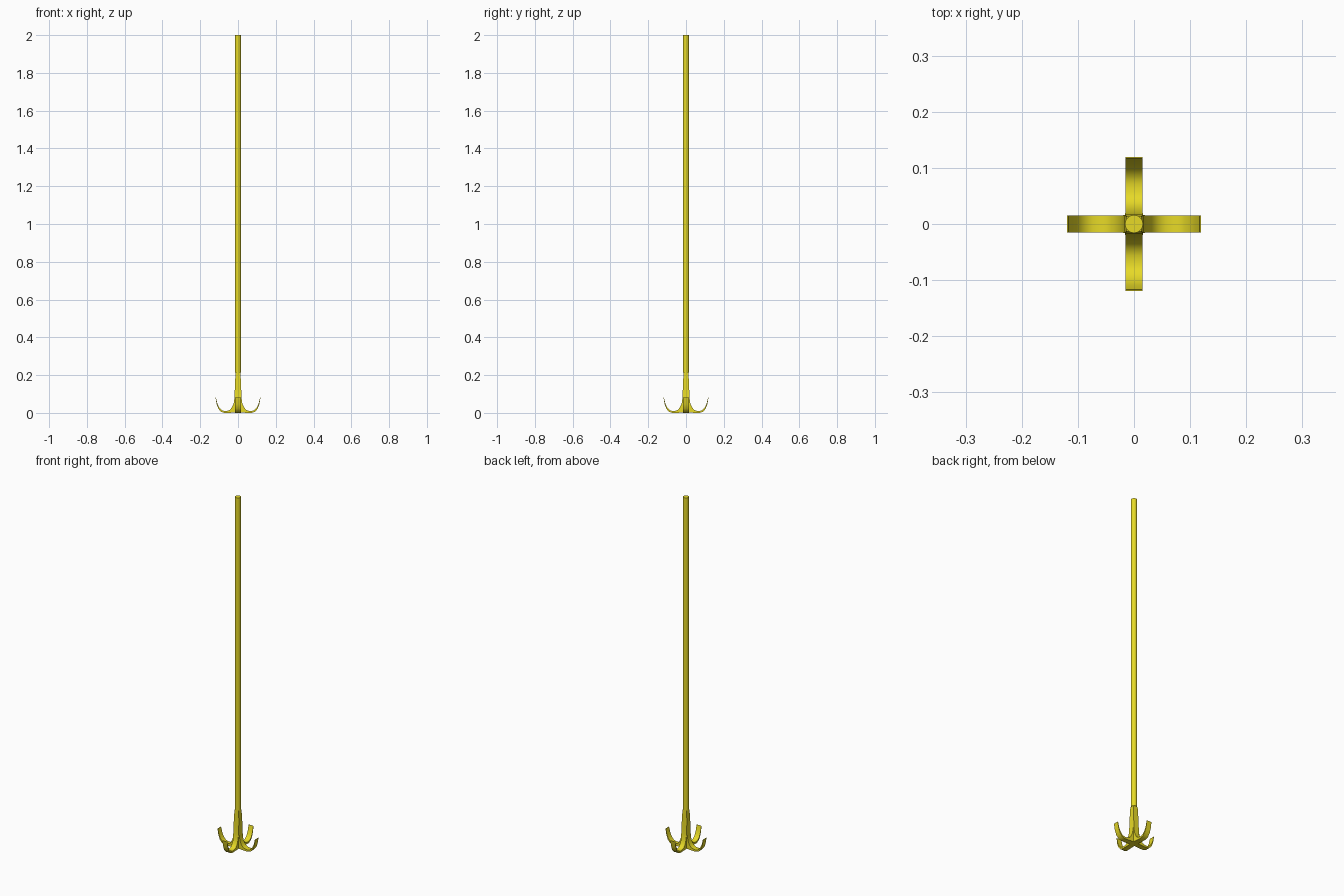
import bpy, bmesh, math
from mathutils import Matrix, Vector

if "Cube" in bpy.data.objects:
    bpy.data.objects.remove(bpy.data.objects["Cube"])

mat = bpy.data.materials.new("yellow_paint")
mat.diffuse_color = (0.8, 0.7, 0.02, 1)
mat.use_nodes = True
mat.node_tree.nodes["Principled BSDF"].inputs["Base Color"].default_value = mat.diffuse_color


def finish(ob, angle):
    ob.data.materials.append(mat)
    bpy.ops.object.select_all(action='DESELECT')
    ob.select_set(True)
    bpy.context.view_layer.objects.active = ob
    bpy.ops.object.shade_smooth_by_angle(angle=math.radians(angle))


# long pole
bpy.ops.mesh.primitive_cylinder_add(vertices=24, radius=0.016, depth=1.785, location=(0, 0, 1.1075))
pole = bpy.context.object
pole.name = "pole"
finish(pole, 40)

# hook cross-sections: underside x, z / upper side x, z / half width
SECTIONS = [
    (0, 0.215, 0.013, 0.215, 0.013),
    (0, 0.13, 0.017, 0.13, 0.016),
    (0, 0.085, 0.018, 0.085, 0.016),
    (0, 0.05, 0.023, 0.05, 0.015),
    (0, 0.02, 0.032, 0.029, 0.015),
    (0, 0.003, 0.043, 0.016, 0.015),
    (0.05, 0.000, 0.056, 0.011, 0.015),
    (0.073, 0.000, 0.073, 0.010, 0.015),
    (0.090, 0.006, 0.087, 0.015, 0.015),
    (0.104, 0.022, 0.099, 0.028, 0.015),
    (0.113, 0.046, 0.109, 0.048, 0.015),
    (0.119, 0.081, 0.117, 0.081, 0.015),
]


def hook(name, turn):
    bm = bmesh.new()
    rings = [[bm.verts.new(p) for p in ((a, -w, b), (a, w, b), (c, w, d), (c, -w, d))]
             for a, b, c, d, w in SECTIONS]
    for r, s in zip(rings, rings[1:]):
        for i in range(4):
            j = (i + 1) % 4
            bm.faces.new((r[i], r[j], s[j], s[i]))
    bm.faces.new(rings[0])
    bm.faces.new(rings[-1])
    bm.transform(Matrix.Rotation(turn, 4, 'Z'))
    bmesh.ops.recalc_face_normals(bm, faces=bm.faces)
    me = bpy.data.meshes.new(name)
    bm.to_mesh(me)
    bm.free()
    ob = bpy.data.objects.new(name, me)
    bpy.context.collection.objects.link(ob)
    finish(ob, 35)


# four hooks around the foot of the pole
for k, side in enumerate(("right", "back", "left", "front")):
    hook("hook_" + side, k * math.pi / 2)
